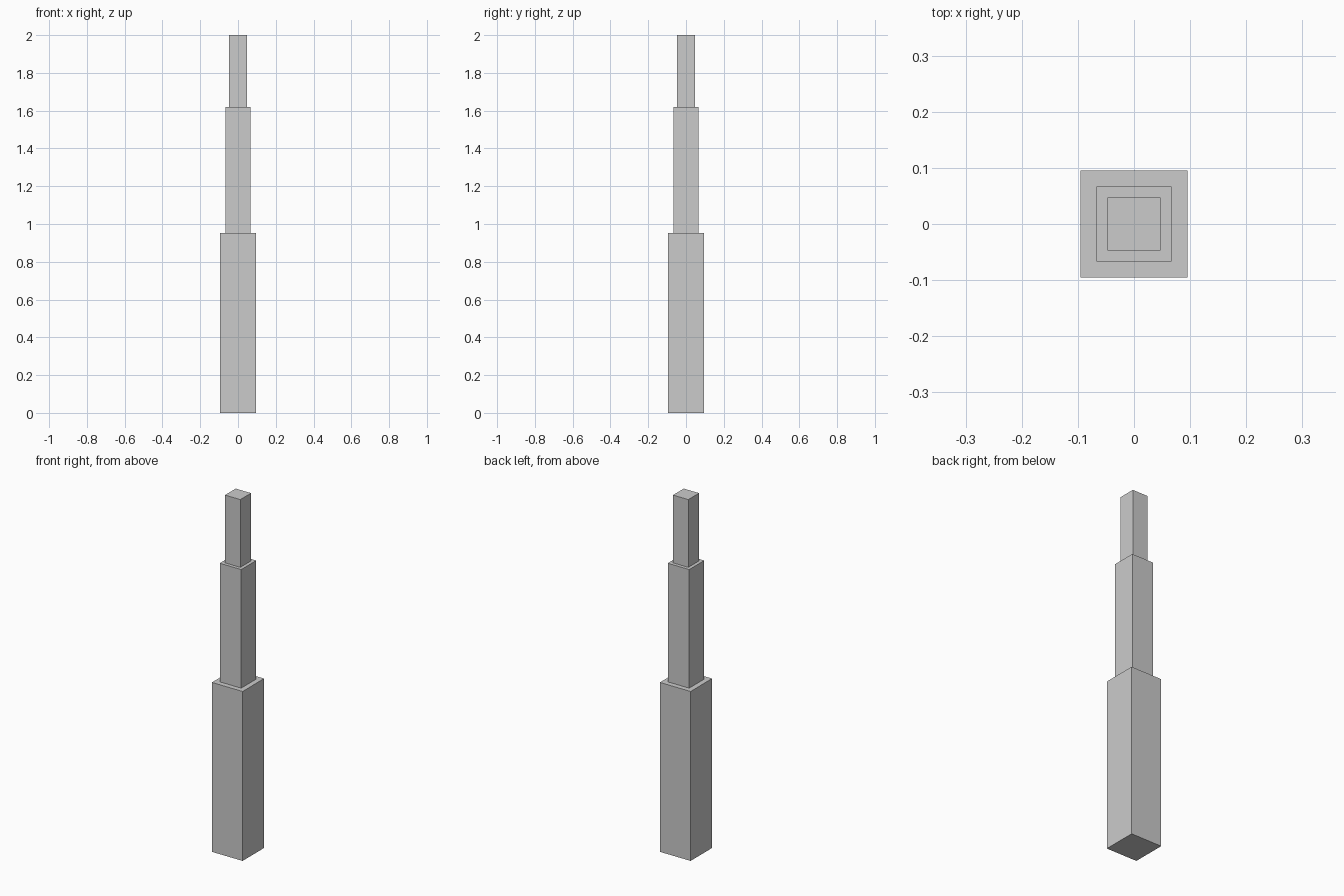
import bpy

if "Cube" in bpy.data.objects:
    bpy.data.objects.remove(bpy.data.objects["Cube"])

U = 2 / 21  # base unit: the tower is 21 units tall


def box(name, width, z0, height):
    bpy.ops.mesh.primitive_cube_add(size=1, location=(0, 0, z0 + height / 2))
    ob = bpy.context.object
    ob.name = name
    ob.scale = (width, width, height)
    bpy.ops.object.transform_apply(location=False, rotation=False, scale=True)


# Three square tiers stacked on each other, bottom to top
z = 0
for name, width, height in (("lower_tier", 2, 10),
                            ("middle_tier", 1.4, 7),
                            ("upper_tier", 1, 4)):
    box(name, width * U, z, height * U)
    z += height * U
